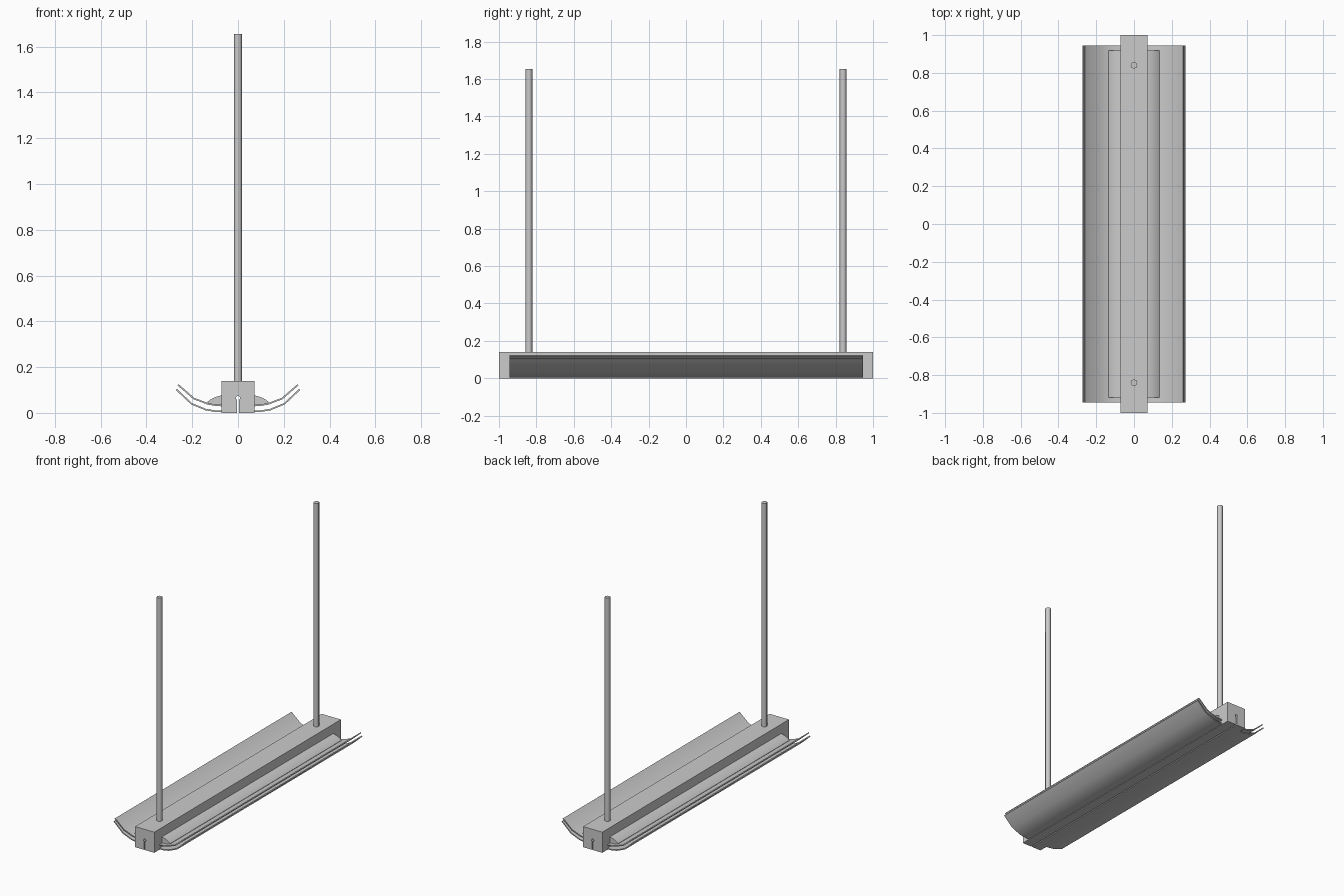
import bpy, math

if "Cube" in bpy.data.objects:
    bpy.data.objects.remove(bpy.data.objects["Cube"])

def extrude(name, pts, half, smooth=False):
    """Extrude a closed x-z outline along y."""
    n = len(pts)
    verts = [(x, y, z) for y in (-half, half) for x, z in pts]
    faces = [list(range(n)), list(range(2 * n - 1, n - 1, -1))]
    faces += [(i, n + i, n + (i + 1) % n, (i + 1) % n) for i in range(n)]
    me = bpy.data.meshes.new(name)
    me.from_pydata(verts, [], faces)
    ob = bpy.data.objects.new(name, me)
    bpy.context.collection.objects.link(ob)
    bpy.context.view_layer.objects.active = ob
    for o in bpy.context.selected_objects:
        o.select_set(False)
    ob.select_set(True)
    bpy.ops.object.mode_set(mode='EDIT')
    bpy.ops.mesh.select_all(action='SELECT')
    bpy.ops.mesh.normals_make_consistent(inside=False)
    bpy.ops.object.mode_set(mode='OBJECT')
    if smooth:
        bpy.ops.object.shade_smooth_by_angle(angle=math.radians(40))
    return ob

def sheet(line, t):
    """Thicken an open outline upward along its normals."""
    top = []
    for i, (x, z) in enumerate(line):
        a, b = line[max(i - 1, 0)], line[min(i + 1, len(line) - 1)]
        dx, dz = b[0] - a[0], b[1] - a[1]
        d = math.hypot(dx, dz)
        top.append((x - dz / d * t, z + dx / d * t))
    return line + top[::-1]

# Central housing with a keyhole slot along the underside
r, zc, w = 0.009, 0.065, 0.004
a0 = math.asin(w / r)
hole = [(r * math.sin(a), zc - r * math.cos(a))
        for a in [a0 + (2 * math.pi - 2 * a0) * i / 10 for i in range(11)]]
body = [(-0.072, 0), (-0.072, 0.14), (0.072, 0.14), (0.072, 0), (w, 0)] + hole + [(-w, 0)]
extrude("housing", body, 1.0)

# Curved reflectors, diffusers and lamp covers on both sides
parts = [
    ("diffuser", sheet([(0.06, 0.003), (0.1, 0.004), (0.142, 0.011), (0.205, 0.037), (0.272, 0.1)], 0.007), 0.945),
    ("reflector", sheet([(0.06, 0.028), (0.095, 0.03), (0.132, 0.036), (0.195, 0.06), (0.264, 0.12)], 0.007), 0.945),
    ("lamp_cover", [(0.06, 0.036), (0.128, 0.038), (0.134, 0.048), (0.12, 0.059), (0.1, 0.069), (0.072, 0.077), (0.06, 0.077)], 0.918),
]
for name, pts, half in parts:
    for side, s in (("right", 1), ("left", -1)):
        extrude(f"{name}_{side}", [(s * x, z) for x, z in pts], half, True)

# Hanging rods
for name, y in (("front_rod", -0.84), ("back_rod", 0.84)):
    bpy.ops.mesh.primitive_cylinder_add(vertices=8, radius=0.018, depth=1.525, location=(0, y, 0.8925))
    bpy.context.object.name = name
    bpy.ops.object.shade_smooth_by_angle(angle=math.radians(50))
